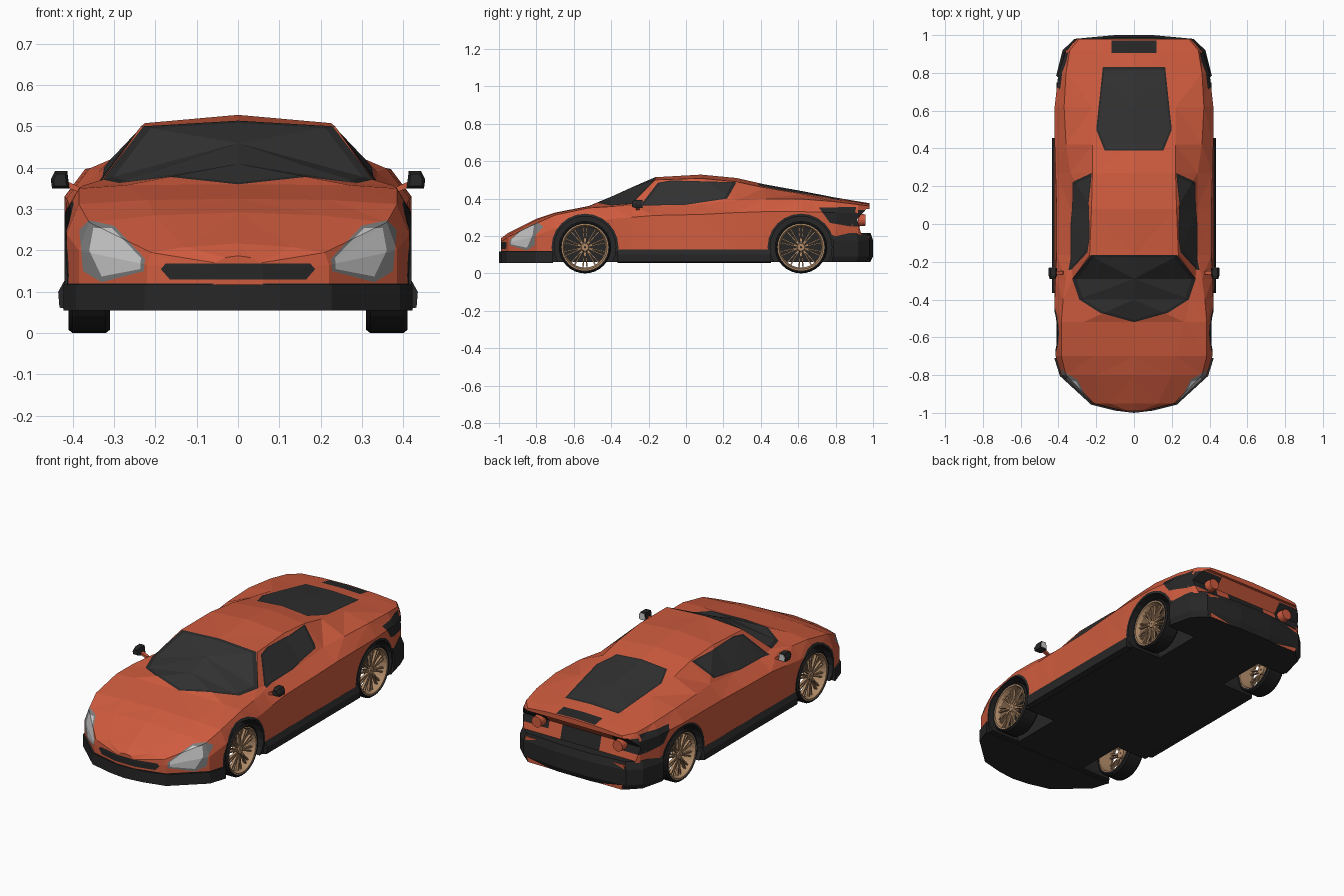
import bpy, bmesh, math
from mathutils import Vector, Matrix

if "Cube" in bpy.data.objects:
    bpy.data.objects.remove(bpy.data.objects["Cube"])


def material(name, r, g, b):
    m = bpy.data.materials.new(name)
    m.diffuse_color = (r, g, b, 1)
    m.use_nodes = True
    m.node_tree.nodes["Principled BSDF"].inputs["Base Color"].default_value = m.diffuse_color
    return m


MATS = [material("orange paint", .62, .105, .048), material("black trim", .02, .02, .02),
        material("dark glass", .031, .031, .031), material("lamp grey", .2, .2, .2),
        material("lamp lens", .6, .6, .6), material("bronze rim", .44, .26, .14),
        material("tyre rubber", .012, .012, .012)]
ORANGE, BLACK, GLASS, GREY, LENS, BRONZE, RUBBER = range(7)


def finish(name, bm, mat=None):
    bmesh.ops.recalc_face_normals(bm, faces=bm.faces)
    me = bpy.data.meshes.new(name)
    for m in (MATS if mat is None else [MATS[mat]]):
        me.materials.append(m)
    bm.to_mesh(me)
    bm.free()
    ob = bpy.data.objects.new(name, me)
    bpy.context.collection.objects.link(ob)
    return ob


def loft(bm, rings, wrap=False):
    """Skin a list of closed rings; cap the ends unless it wraps round."""
    vs = [[bm.verts.new(p) for p in r] for r in rings]
    n = len(vs[0])
    for a, b in zip(vs, vs[1:] + (vs[:1] if wrap else [])):
        for j in range(n):
            bm.faces.new((a[j], a[(j + 1) % n], b[(j + 1) % n], b[j]))
    if not wrap:
        bm.faces.new(vs[0])
        bm.faces.new(vs[-1])


def prism(name, poly, axis, lo, hi, mat):
    def at(p, d):
        q = list(p)
        q.insert(axis, d)
        return q
    bm = bmesh.new()
    loft(bm, [[at(p, lo) for p in poly], [at(p, hi) for p in poly]])
    return finish(name, bm, mat)


def both(half):
    """Complete a half outline with its mirror image in x."""
    return half + [(-x, y) for x, y in reversed(half) if x > 0]


def circle(cy, cz, r, n=24):
    return [(cy + r * math.cos(2 * math.pi * i / n), cz + r * math.sin(2 * math.pi * i / n))
            for i in range(n)]


def lathe(bm, profile, n=32):
    loft(bm, [[(x, r * math.cos(2 * math.pi * i / n), r * math.sin(2 * math.pi * i / n))
               for r, x in profile] for i in range(n)], wrap=True)


def paint(bm, poly, axis, sign, mat, scale=1.0, src=ORANGE):
    """Cut a convex outline, seen along an axis, into the body and colour it."""
    u, v = [(1, 2), (0, 2), (0, 1)][axis]
    c = sum((Vector(p) for p in poly), Vector((0, 0))) / len(poly)
    pts = [c + (Vector(p) - c) * scale for p in poly]
    planes = []

    def inside():
        out = []
        for f in bm.faces:
            f.normal_update()
            m = f.calc_center_median()
            if (f.material_index == src and f.normal[axis] * sign > .25
                    and all((m - co).dot(no) < 0 for co, no in planes)):
                out.append(f)
        return out
    for a, b in zip(pts, pts[1:] + pts[:1]):
        d = b - a
        nrm = Vector((d.y, -d.x))
        if nrm.dot(c - a) > 0:
            nrm = -nrm
        co, no = Vector((0, 0, 0)), Vector((0, 0, 0))
        co[u], co[v], no[u], no[v] = a.x, a.y, nrm.x, nrm.y
        no.normalize()
        faces = inside()
        geom = (faces + list({e for f in faces for e in f.edges})
                + list({w for f in faces for w in f.verts}))
        bmesh.ops.bisect_plane(bm, geom=geom, dist=1e-5, plane_co=co, plane_no=no)
        planes.append((co, no))
    for f in inside():
        f.material_index = mat


WHEELS = {"front": -.54, "rear": .615}

# Body shell: y, sill x, side x/z, shoulder x/z, roof edge x/z, centre z
STATIONS = [
    (-.99, .06, .06, .15, .055, .17, .03, .183, .187),
    (-.95, .22, .22, .165, .21, .195, .13, .208, .217),
    (-.80, .385, .385, .20, .36, .268, .20, .285, .292),
    (-.70, .415, .415, .24, .385, .312, .22, .322, .325),
    (-.52, .42, .42, .285, .385, .35, .27, .358, .36),
    (-.40, .42, .42, .29, .375, .357, .295, .362, .41),
    (-.29, .42, .415, .30, .36, .36, .325, .372, .46),
    (-.165, .42, .41, .31, .337, .362, .235, .50, .514),
    (.08, .42, .41, .315, .335, .37, .225, .508, .528),
    (.27, .42, .415, .325, .337, .39, .22, .49, .51),
    (.42, .42, .42, .33, .36, .398, .22, .458, .476),
    (.62, .42, .42, .33, .37, .397, .22, .425, .44),
    (.80, .40, .40, .325, .36, .383, .20, .396, .405),
    (.92, .36, .36, .32, .34, .368, .19, .38, .385),
    (.98, .30, .31, .33, .29, .36, .17, .37, .375)]
rings = []
for y, wb, wm, zm, ws, zs, wr, zr, zc in STATIONS:
    half = [(wb - .01, .06), (wb, .12), (wm, zm), (ws, zs), (wr, zr), (0, zc)]
    rings.append([(x, y, z) for x, z in both(half)])
bm = bmesh.new()
loft(bm, rings)
bmesh.ops.triangulate(bm, faces=bm.faces)
for f in bm.faces:
    f.material_index = BLACK if max(v.co.z for v in f.verts) < .121 else ORANGE
body = finish("body", bm)

# Wheel wells and the tail recess are cut out of the shell
cutters = [prism("tail_recess_cutter", [(1.1, .345), (.965, .345), (.915, .29), (.94, .2),
                                        (1.1, .2)], 0, -.6, .6, None)]
for end, y in WHEELS.items():
    for s in (-1, 1):
        cut = prism(end + "_well_cutter", circle(y, .14, .165), 0, s * .22, s * .6, None)
        for f in cut.data.polygons:
            f.material_index = BLACK
        cutters.append(cut)
for cut in cutters:
    cut.hide_render = True
    mod = body.modifiers.new("cut", 'BOOLEAN')
    mod.object, mod.operation, mod.solver = cut, 'DIFFERENCE', 'EXACT'
shell = bpy.data.meshes.new_from_object(
    body.evaluated_get(bpy.context.evaluated_depsgraph_get()))
body.modifiers.clear()
body.data = shell
for cut in cutters:
    bpy.data.objects.remove(cut)

# Glass, lamps, grille and trim cut into the shell
bm = bmesh.new()
bm.from_mesh(shell)
windscreen = both([(0, -.52), (.18, -.47), (.29, -.40), (.327, -.29), (.228, -.165)])
paint(bm, windscreen, 2, 1, BLACK)
paint(bm, windscreen, 2, 1, GLASS, .93, BLACK)
rear_glass = both([(.155, .388), (.2, .5), (.165, .83)])
paint(bm, rear_glass, 2, 1, BLACK)
paint(bm, rear_glass, 2, 1, GLASS, .95, BLACK)
paint(bm, both([(.12, .905), (.12, .972)]), 2, 1, BLACK)
paint(bm, both([(.165, .13), (.187, .155), (.175, .168)]), 1, -1, BLACK)
side_glass = [(-.245, .362), (0, .367), (.22, .40), (.27, .487), (-.08, .497), (-.15, .485)]
for s in (-1, 1):
    paint(bm, side_glass, 0, s, BLACK)
    paint(bm, side_glass, 0, s, GLASS, .92, BLACK)
    lamp = [(s * x, z) for x, z in [(.225, .18), (.30, .26), (.36, .273), (.384, .25),
                                    (.375, .15), (.33, .123), (.228, .15)]]
    paint(bm, lamp, 1, -1, GREY)
    paint(bm, [(s * x, z) for x, z in [(.235, .183), (.305, .254), (.35, .255), (.36, .2),
                                       (.33, .137), (.236, .155)]], 1, -1, LENS, 1, GREY)
    paint(bm, [(.71, .352), (.91, .355), (.885, .25), (.77, .27)], 0, s, BLACK)
    paint(bm, [(s * .2, .25), (s * .2, .34), (s * .37, .34), (s * .37, .25)], 1, 1, BLACK)
    for y in WHEELS.values():
        paint(bm, circle(y, .14, .179), 0, s, BLACK)
bm.to_mesh(shell)
bm.free()

# Lower trim: front splitter, rear bumper, sills
prism("front_splitter", both([(0, -1), (.1, -.988), (.226, -.957), (.392, -.805),
                              (.422, -.71)]), 2, .055, .118, BLACK)
bm = bmesh.new()
bumper = both([(.412, .785), (.378, .92), (.315, .98), (.1, 1.0)])
loft(bm, [[(x * k, .5 + (y - .5) * g, z) for x, y in bumper]
          for k, g, z in [(.97, .97, .06), (1, 1, .09), (1, 1, .175), (.97, .975, .215)]])
finish("rear_bumper", bm, BLACK)
for s in (-1, 1):
    prism("sill", [(s * .40, .055), (s * .432, .062), (s * .435, .10), (s * .42, .127),
                   (s * .40, .127)], 1, -.365, .455, BLACK)
    # Round tail lamps in the recess
    bm = bmesh.new()
    bmesh.ops.create_cone(bm, cap_ends=True, segments=16, radius1=.034, radius2=.03, depth=.04,
                          matrix=Matrix.Translation((s * .25, .94, .285))
                          @ Matrix.Rotation(-math.pi / 2, 4, 'X'))
    finish("tail_lamp", bm, ORANGE)
    # Door mirrors
    prism("mirror_arm", [(s * .37, .335), (s * .375, .35), (s * .415, .368), (s * .42, .355)],
          1, -.268, -.248, ORANGE)
    bm = bmesh.new()
    loft(bm, [[(s * (.43 + (x - .43) * k), y, .37 + (z - .37) * k) for x, z in
               [(.408, .35), (.45, .35), (.453, .372), (.443, .392), (.413, .392)]]
              for k, y in [(.7, -.29), (1, -.272), (1, -.232)]])
    finish("mirror_housing", bm, BLACK)
    prism("mirror_glass", [(s * .412, .354), (s * .446, .354), (s * .449, .372),
                           (s * .441, .388), (s * .416, .388)], 1, -.233, -.229, LENS)

# Wheels: tyre, open rim with paired spokes, hub
for end, y in WHEELS.items():
    for s in (-1, 1):
        place = Matrix.Translation((0, y, .14)) @ Matrix.Rotation(0 if s > 0 else math.pi, 4, 'Z')
        bm = bmesh.new()
        lathe(bm, [(.122, .405), (.132, .41), (.14, .40), (.14, .32), (.132, .31), (.122, .31)])
        finish(end + "_tyre", bm, RUBBER).matrix_world = place
        bm = bmesh.new()
        lathe(bm, [(.125, .407), (.125, .312), (.116, .312), (.109, .385), (.118, .407)])
        lathe(bm, [(.004, .395), (.02, .395), (.026, .385), (.026, .36), (.004, .36)], 16)
        for k in range(20):
            a = 2 * math.pi * (k // 2) / 10 + (.1 if k % 2 else -.1)
            bmesh.ops.create_cube(bm, size=1, matrix=Matrix.Rotation(a, 4, 'X')
                                  @ Matrix.Translation((.383, 0, .066))
                                  @ Matrix.Diagonal((.014, .007, .094, 1)))
        finish(end + "_rim", bm, BRONZE).matrix_world = place
